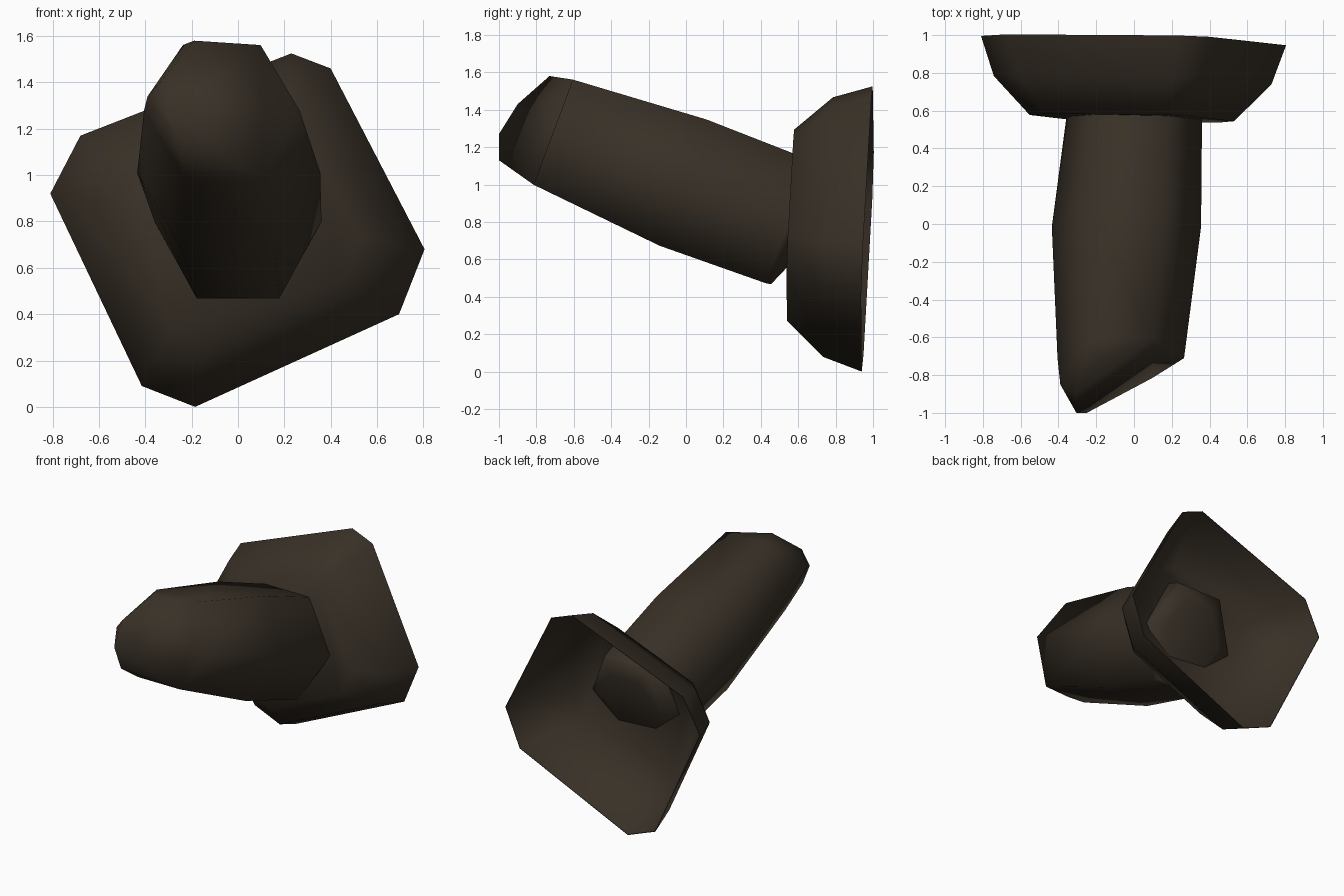
import bpy, bmesh, math
from mathutils import Vector

cube = bpy.data.objects.get("Cube")
if cube:
    bpy.data.objects.remove(cube, do_unlink=True)

brown = bpy.data.materials.new("dark_brown")
brown.use_nodes = True
color = (0.040, 0.030, 0.020, 1)
brown.diffuse_color = color
bsdf = brown.node_tree.nodes["Principled BSDF"]
bsdf.inputs["Base Color"].default_value = color
bsdf.inputs["Roughness"].default_value = 0.9


def finish(name, bm, angle):
    """Turn a bmesh into a smooth-shaded object."""
    bmesh.ops.recalc_face_normals(bm, faces=bm.faces)
    mesh = bpy.data.meshes.new(name)
    bm.to_mesh(mesh)
    bm.free()
    mesh.materials.append(brown)
    obj = bpy.data.objects.new(name, mesh)
    bpy.context.collection.objects.link(obj)
    bpy.ops.object.select_all(action='DESELECT')
    obj.select_set(True)
    bpy.context.view_layer.objects.active = obj
    bpy.ops.object.shade_smooth_by_angle(angle=math.radians(angle))


def skin(bm, rings):
    """Skin a row of equal point rings, cap the last, return the vertex loops."""
    loops = [[bm.verts.new(p) for p in ring] for ring in rings]
    for a, b in zip(loops, loops[1:]):
        for i in range(len(a)):
            j = (i + 1) % len(a)
            bm.faces.new((a[i], a[j], b[j], b[i]))
    bm.faces.new(loops[-1])
    return loops


# Base cup: a thin chamfered square shell, turned and open towards the back
outline = [(-0.81, 0.92), (-0.68, 1.17), (0.23, 1.525), (0.40, 1.46),
           (0.805, 0.68), (0.695, 0.40), (-0.185, 0.0), (-0.415, 0.09)]
normal = Vector((0.024, 1, -0.045))
middle = Vector((0, 0.97, 0.77))


def cup_ring(scale, depth):
    ring = []
    for x, z in outline:
        rim = Vector((x, 0.935 - 0.024 * x + 0.045 * z, z))
        ring.append(middle + (rim - middle) * scale - normal * depth)
    return ring


bm = bmesh.new()
cup = skin(bm, [cup_ring(s, d) for s, d in
                [(0.67, 0.41), (0.91, 0.21), (1, 0), (0.995, 0),
                 (0.90, 0.205), (0.66, 0.40)]])
bm.faces.new(cup[0])
finish("base_cup", bm, 62)

# Barrel: hexagonal, tilted upwards to the front, its end poking into the cup
up = Vector((0, 0.35, 0.937))


def barrel_ring(center, width, height):
    ring = []
    for i in range(6):
        a = i * math.pi / 3
        side = Vector((width * math.cos(a), 0, 0))
        ring.append(Vector(center) + side + up * height * math.sin(a) / math.sin(math.pi / 3))
    return ring


bm = bmesh.new()
front = skin(bm, [barrel_ring((-0.07, -0.71, 1.28), 0.335, 0.30),
                  barrel_ring((-0.04, -0.015, 1.01), 0.395, 0.36),
                  barrel_ring((0.0, 0.55, 0.80), 0.36, 0.35),
                  barrel_ring((0.0, 0.575, 0.79), 0.355, 0.345),
                  barrel_ring((0.01, 0.62, 0.775), 0.24, 0.235)])[0]

# Slanted tip on the right part of the barrel's front, flat facet beside it
tip_points = [(-0.19, -0.73, 1.58), (-0.39, -0.85, 1.34), (-0.31, -0.90, 1.43),
              (-0.305, -1, 1.27), (-0.25, -1, 1.13)]
tip = [bm.verts.new(p) for p in tip_points]
bmesh.ops.convex_hull(bm, input=front[1:] + tip)
inner = [f for f in bm.faces if all(v in front for v in f.verts)]
bmesh.ops.delete(bm, geom=inner, context='FACES')
bm.faces.new((front[0], front[1], front[5]))
finish("barrel", bm, 110)
